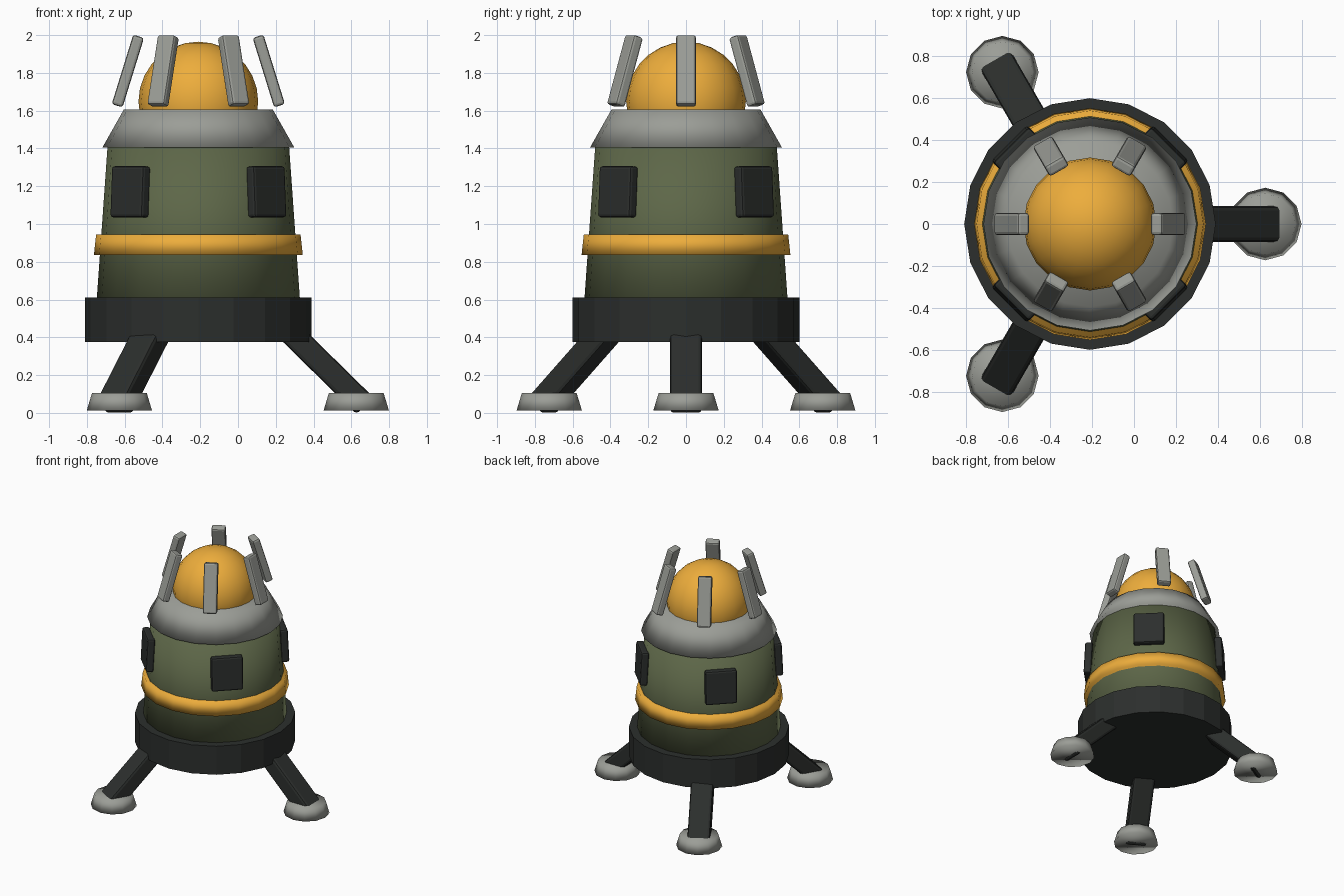
import bpy, math
from mathutils import Matrix, Vector

if "Cube" in bpy.data.objects:
    bpy.data.objects.remove(bpy.data.objects["Cube"])

CX = -0.21  # axis of the pod body


def material(name, rgb):
    m = bpy.data.materials.new(name)
    m.diffuse_color = (*rgb, 1)
    m.use_nodes = True
    m.node_tree.nodes["Principled BSDF"].inputs["Base Color"].default_value = m.diffuse_color
    return m


olive = material("olive", (0.11, 0.135, 0.065))
gold = material("gold", (0.85, 0.42, 0.045))
dark = material("dark", (0.025, 0.028, 0.026))
grey = material("grey", (0.33, 0.34, 0.31))


def finish(name, mat, smooth):
    ob = bpy.context.object
    ob.name = name
    ob.data.materials.append(mat)
    if smooth:
        bpy.ops.object.shade_smooth()
    return ob


def frustum(name, r1, r2, z1, z2, mat, sides=20, x=CX, y=0, smooth=True):
    bpy.ops.mesh.primitive_cone_add(vertices=sides, radius1=r1, radius2=r2,
                                    depth=z2 - z1, location=(x, y, (z1 + z2) / 2))
    return finish(name, mat, smooth)


def box(name, size, radius, z, tilt, angle, bevel, mat):
    """Bevelled box placed at a radius, tilted about its tangent, spun round the pod axis."""
    bpy.ops.mesh.primitive_cube_add(size=1)
    ob = finish(name, mat, False)
    ob.data.transform(Matrix.Diagonal((*size, 1)))
    ob.matrix_world = (Matrix.Translation((CX, 0, 0)) @ Matrix.Rotation(angle, 4, 'Z')
                       @ Matrix.Translation((radius, 0, z)) @ Matrix.Rotation(tilt, 4, 'Y'))
    mod = ob.modifiers.new("bevel", 'BEVEL')
    mod.width = bevel
    mod.segments = 2
    return ob


# Stacked body
frustum("base_ring", 0.6, 0.6, 0.375, 0.61, dark, smooth=False)
frustum("body", 0.545, 0.48, 0.5, 1.42, olive)
frustum("gold_band", 0.553, 0.541, 0.835, 0.945, gold)
frustum("collar", 0.508, 0.395, 1.405, 1.605, grey)

# Dome
bpy.ops.mesh.primitive_uv_sphere_add(segments=20, ring_count=14, radius=0.317,
                                     location=(CX, 0, 1.648))
finish("dome", gold, True)

# Fins leaning in around the dome
for i in range(6):
    box(f"fin_{i + 1}", (0.06, 0.106, 0.385), 0.373, 1.81, -0.3,
        i * math.pi / 3, 0.014, grey)

# Side panels
for i in range(4):
    box(f"panel_{i + 1}", (0.06, 0.24, 0.272), 0.51, 1.17, -0.05,
        math.pi / 4 + i * math.pi / 2, 0.015, dark)

# Three legs: slanted strut and round foot
foot_end, lean, length = Vector((0.882, 0.038)), math.radians(44.5), 0.64
mid = foot_end + Vector((-math.cos(lean), math.sin(lean))) * length / 2
for i in range(3):
    a = i * math.tau / 3
    box(f"leg_strut_{i + 1}", (0.127, 0.17, length), mid.x, mid.y,
        lean - math.pi / 2, a, 0.02, dark)
    foot = frustum(f"foot_{i + 1}", 0.173, 0.145, 0.012, 0.105, grey, 12,
                   CX + 0.836 * math.cos(a), 0.836 * math.sin(a))
